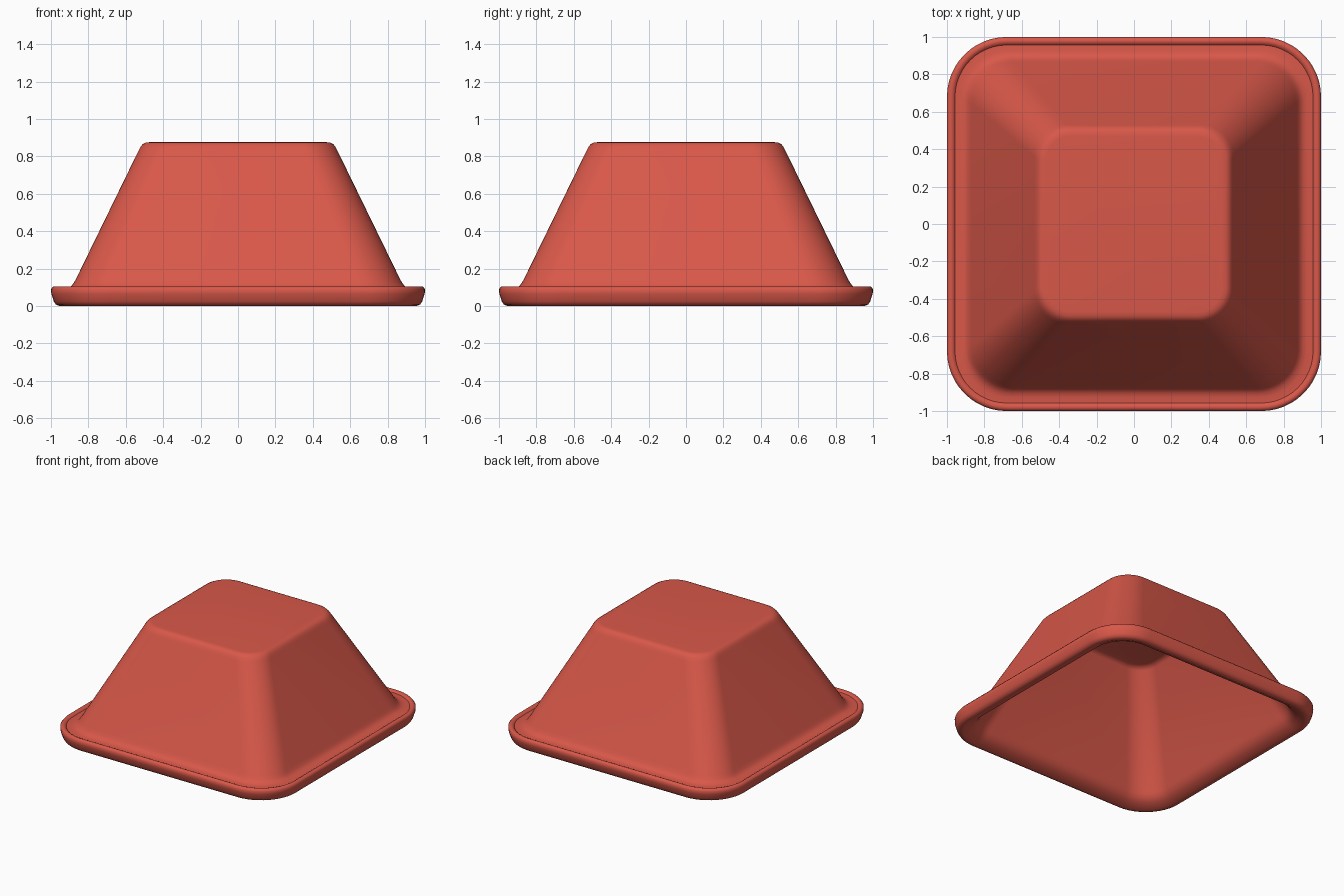
import bpy
import bmesh
from math import sin, cos, pi, radians

cube = bpy.data.objects.get("Cube")
if cube:
    bpy.data.objects.remove(cube, do_unlink=True)

# Single matte red
red = bpy.data.materials.new("warm_red")
red.use_nodes = True
color = (0.69, 0.097, 0.067, 1.0)
red.diffuse_color = color
bsdf = next(n for n in red.node_tree.nodes if n.type == 'BSDF_PRINCIPLED')
bsdf.inputs["Base Color"].default_value = color
bsdf.inputs["Roughness"].default_value = 0.6

ARC_STEPS = 12


def rounded_square(bm, half, radius, z):
    """Ring of vertices around a square with rounded corners."""
    c = half - radius
    ring = []
    for corner, (sx, sy) in enumerate([(1, 1), (-1, 1), (-1, -1), (1, -1)]):
        for i in range(ARC_STEPS + 1):
            a = (corner + i / ARC_STEPS) * pi / 2
            ring.append(bm.verts.new((sx * c + radius * cos(a),
                                      sy * c + radius * sin(a), z)))
    return ring


def loft(name, sections):
    """Closed skin through rounded squares, capped at both ends."""
    bm = bmesh.new()
    rings = [rounded_square(bm, *s) for s in sections]
    for low, high in zip(rings, rings[1:]):
        n = len(low)
        for i in range(n):
            j = (i + 1) % n
            bm.faces.new((low[i], low[j], high[j], high[i]))
    bm.faces.new(rings[0])
    bm.faces.new(rings[-1])
    bmesh.ops.recalc_face_normals(bm, faces=bm.faces)
    mesh = bpy.data.meshes.new(name)
    bm.to_mesh(mesh)
    bm.free()
    mesh.materials.append(red)
    obj = bpy.data.objects.new(name, mesh)
    bpy.context.collection.objects.link(obj)
    bpy.ops.object.select_all(action='DESELECT')
    obj.select_set(True)
    bpy.context.view_layer.objects.active = obj
    bpy.ops.object.shade_smooth_by_angle(angle=radians(50))
    return obj


# Half width, corner radius, height
crown = [(0.47, 0.13, 0.876), (0.493, 0.153, 0.874),
         (0.51, 0.17, 0.865), (0.522, 0.172, 0.85), (0.532, 0.174, 0.83)]
outer_wall = [(0.866, 0.225, 0.145), (0.878, 0.23, 0.124)]
gutter = [(0.889, 0.235, 0.109), (0.905, 0.245, 0.098), (0.925, 0.255, 0.093),
          (0.957, 0.277, 0.092)]
rim = [(0.964, 0.284, 0.1), (0.976, 0.296, 0.105), (0.99, 0.31, 0.103),
       (1.0, 0.32, 0.09), (0.998, 0.318, 0.065), (0.985, 0.305, 0.025),
       (0.975, 0.295, 0.009), (0.955, 0.275, 0.0)]
# The underside of the lip rises gently into the hollow
underside = [(0.935, 0.26, 0.002), (0.885, 0.235, 0.028),
             (0.862, 0.22, 0.05), (0.845, 0.21, 0.078), (0.835, 0.205, 0.105)]
cavity = [(0.49, 0.145, 0.815), (0.478, 0.14, 0.832), (0.45, 0.115, 0.84)]

loft("tapered_square_shell",
     crown + outer_wall + gutter + rim + underside + cavity)
